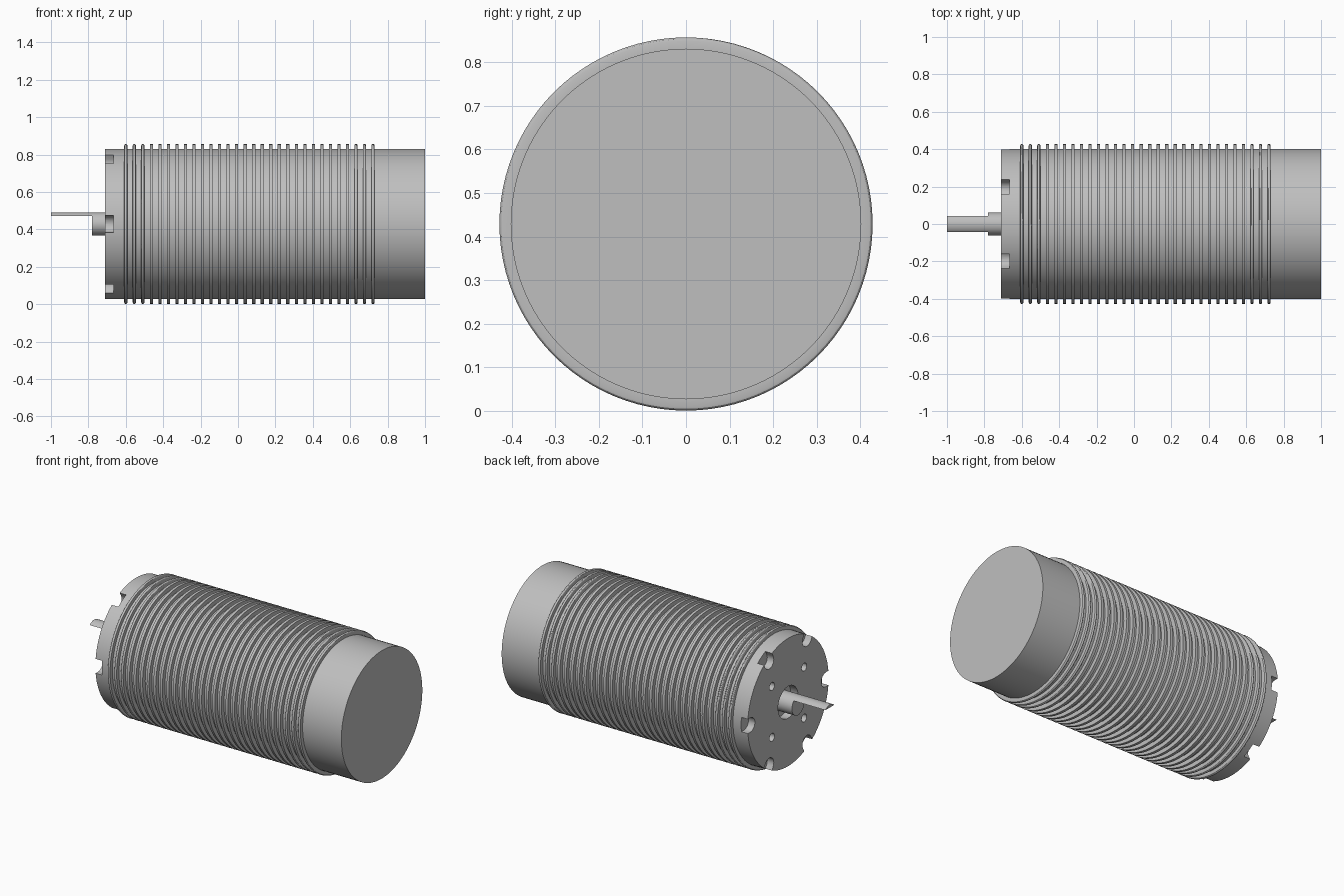
import bpy, bmesh
from math import pi, cos, sin
from mathutils import Matrix, Vector

if "Cube" in bpy.data.objects:
    bpy.data.objects.remove(bpy.data.objects["Cube"])

AXIS_Z = 0.429       # height of the motor axis
R, FIN_R = 0.402, 0.428
FRONT, REAR = -0.71, 1.0
FINS, FIN_START, PITCH, HALF = 30, -0.6, 0.0456, 0.0085

metal = bpy.data.materials.new("grey metal")
metal.use_nodes = True
metal.diffuse_color = (0.52, 0.52, 0.52, 1)
metal.node_tree.nodes["Principled BSDF"].inputs["Base Color"].default_value = metal.diffuse_color


def finish(bm, name):
    bmesh.ops.recalc_face_normals(bm, faces=bm.faces)
    mesh = bpy.data.meshes.new(name)
    bm.to_mesh(mesh)
    bm.free()
    mesh.materials.append(metal)
    obj = bpy.data.objects.new(name, mesh)
    obj.location.z = AXIS_Z
    bpy.context.collection.objects.link(obj)
    return obj


def prism(bm, outline, x0, x1):
    """Extrude a closed (y, z) outline along x."""
    face = bm.faces.new([bm.verts.new((x0, y, z)) for y, z in outline])
    moved = bmesh.ops.extrude_face_region(bm, geom=[face], use_keep_orig=True)["geom"]
    verts = [v for v in moved if isinstance(v, bmesh.types.BMVert)]
    bmesh.ops.translate(bm, verts=verts, vec=(x1 - x0, 0, 0))


def circle(r, n, cy=0, cz=0):
    return [(cy + r * cos(2 * pi * i / n), cz + r * sin(2 * pi * i / n)) for i in range(n)]


def smooth(obj):
    bpy.ops.object.select_all(action="DESELECT")
    obj.select_set(True)
    bpy.context.view_layer.objects.active = obj
    bpy.ops.object.shade_smooth_by_angle(angle=pi / 6)


# Finned can: lathe profile as (x, radius)
profile = [(FRONT, 0), (FRONT, R)]
for i in range(FINS):
    x = FIN_START + i * PITCH
    if i < 3 or i >= FINS - 3:      # rounded end rings
        tip = FIN_R - HALF
        profile.append((x - HALF, R))
        profile += [(x - HALF * cos(a * pi / 6), tip + HALF * sin(a * pi / 6)) for a in range(7)]
        profile.append((x + HALF, R))
    else:                           # square cooling fins
        profile += [(x - HALF, R), (x - HALF, FIN_R), (x + HALF, FIN_R), (x + HALF, R)]
profile += [(REAR, R), (REAR, 0)]

bm = bmesh.new()
verts = [bm.verts.new((x, 0, r)) for x, r in profile]
edges = [bm.edges.new(pair) for pair in zip(verts, verts[1:])]
bmesh.ops.spin(bm, geom=verts + edges, cent=(0, 0, 0), axis=(1, 0, 0),
               angle=2 * pi, steps=96, use_duplicate=False)
bmesh.ops.remove_doubles(bm, verts=bm.verts, dist=1e-5)
can = finish(bm, "finned_can")

# Cutter: six rim notches, four screw holes, shaft recess
bm = bmesh.new()
NOTCH_R, NOTCH_C = 0.045, 0.375
arc = [Vector((NOTCH_C - NOTCH_R * sin(i * pi / 12), NOTCH_R * cos(i * pi / 12))) for i in range(13)]
slot = [Vector((0.5, NOTCH_R))] + arc + [Vector((0.5, -NOTCH_R))]
for k in range(6):
    turn = Matrix.Rotation(k * pi / 3, 2)
    prism(bm, [turn @ p for p in slot], FRONT - 0.05, FRONT + 0.045)
for sy in (-1, 1):
    for sz in (-1, 1):
        prism(bm, circle(0.025, 20, sy * 0.16, sz * 0.16), FRONT - 0.05, FRONT + 0.08)
prism(bm, circle(0.1, 40), FRONT - 0.05, FRONT + 0.05)
cutter = finish(bm, "end_face_cutter")
cutter.hide_render = True

cut = can.modifiers.new("cut", "BOOLEAN")
cut.object, cut.operation, cut.solver = cutter, "DIFFERENCE", "EXACT"
bpy.context.view_layer.update()
can_eval = can.evaluated_get(bpy.context.evaluated_depsgraph_get())
carved = bpy.data.meshes.new_from_object(can_eval)
can.modifiers.clear()
can.data = carved
bpy.data.objects.remove(cutter)
smooth(can)

# Shaft: round root and a tip with a flat underside
SHAFT_R, FLAT = 0.062, -0.044
bm = bmesh.new()
prism(bm, circle(SHAFT_R, 48), -0.78, FRONT + 0.06)
smooth(finish(bm, "shaft_root"))
bm = bmesh.new()
edge = (SHAFT_R ** 2 - FLAT ** 2) ** 0.5
upper = [p for p in circle(SHAFT_R, 48) if p[1] > FLAT]
upper.sort(key=lambda p: (p[1] < 0 and p[0] > 0, 0))
tip = Vector((edge, FLAT)).angle_signed(Vector((1, 0)))
sweep = pi + 2 * tip
outline = [(SHAFT_R * cos(-tip + sweep * i / 36), SHAFT_R * sin(-tip + sweep * i / 36)) for i in range(37)]
prism(bm, outline, -1.0, -0.78)
smooth(finish(bm, "shaft_flatted_tip"))
